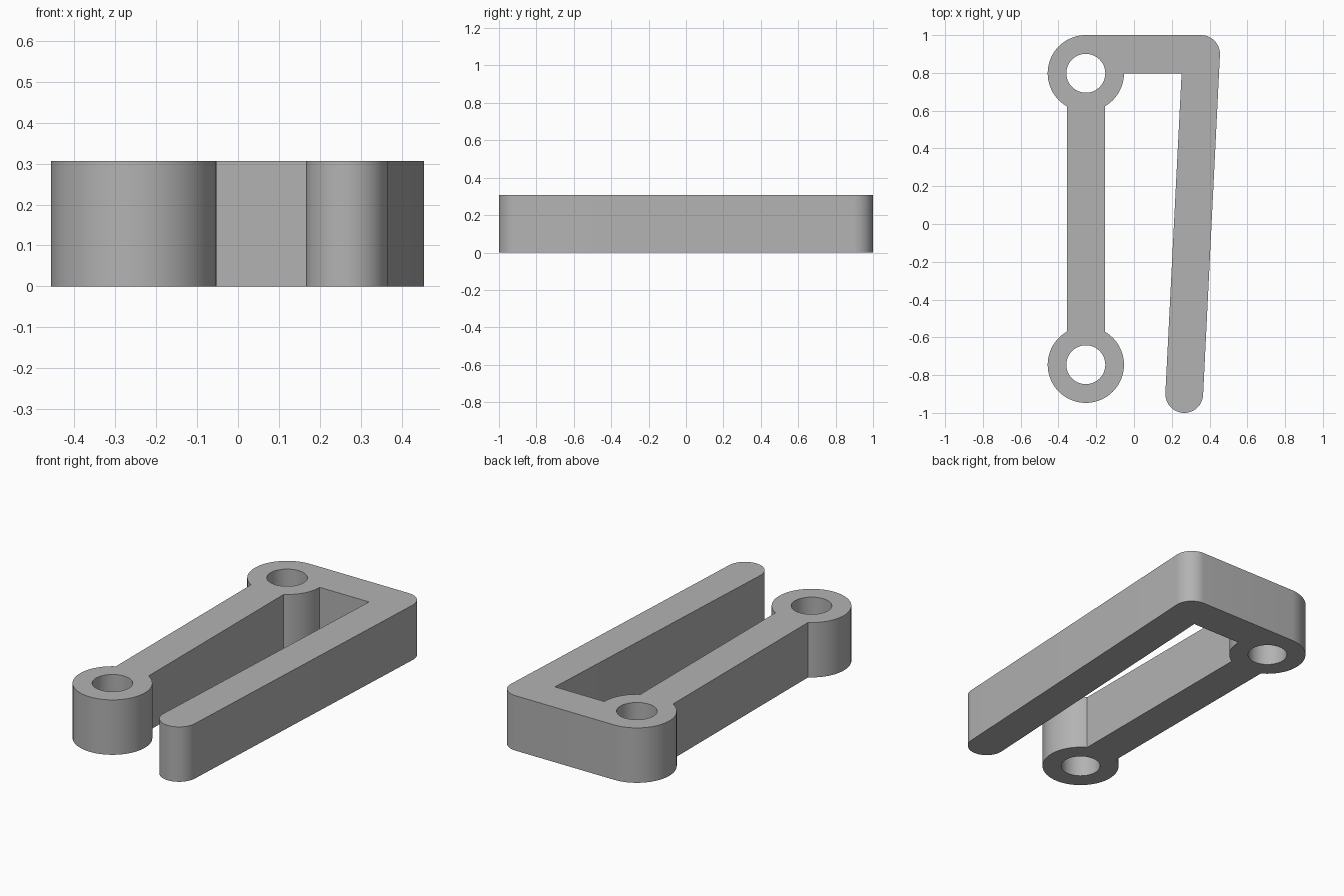
import bpy
import bmesh
from math import cos, sin, radians

if "Cube" in bpy.data.objects:
    bpy.data.objects.remove(bpy.data.objects["Cube"], do_unlink=True)

HEIGHT = 0.307
BOSS_R, HOLE_R, ARM_R = 0.202, 0.103, 0.1
TILT = 2.83                      # lean of the long free arm, degrees
BACK_BOSS = (-0.255, 0.798)
FRONT_BOSS = (-0.255, -0.745)
ARM_TIP = (0.266, -0.9)
ARM_CORNER = (0.355, 0.9)


def arc(centre, radius, start, end, steps):
    """Points along an arc, angles in degrees."""
    angles = [radians(start + (end - start) * i / steps) for i in range(steps + 1)]
    return [(centre[0] + radius * cos(a), centre[1] + radius * sin(a)) for a in angles]


def add_loop(bm, points):
    verts = [bm.verts.new((x, y, 0)) for x, y in points]
    return [bm.edges.new((v, verts[i - 1])) for i, v in enumerate(verts)]


# Outline: front boss, stem, back boss, bridge, leaning arm
outline = arc(FRONT_BOSS, BOSS_R, 120, 420, 60)
outline += arc(BACK_BOSS, BOSS_R, -60, 0, 12)
outline += [(0.252, BACK_BOSS[1])]
outline += arc(ARM_TIP, ARM_R, 180 - TILT, 360 - TILT, 32)
outline += arc(ARM_CORNER, ARM_R, -TILT, 90, 16)
outline += arc(BACK_BOSS, BOSS_R, 90, 240, 30)

# Fill the outline around the two pin holes, then raise it
bm = bmesh.new()
edges = add_loop(bm, outline)
for centre in (BACK_BOSS, FRONT_BOSS):
    edges += add_loop(bm, arc(centre, HOLE_R, 0, 360, 48)[:-1])
bmesh.ops.triangle_fill(bm, use_beauty=True, use_dissolve=False, edges=edges)
raised = bmesh.ops.extrude_face_region(bm, geom=bm.faces[:], use_keep_orig=True)
top = [g for g in raised["geom"] if isinstance(g, bmesh.types.BMVert)]
bmesh.ops.translate(bm, verts=top, vec=(0, 0, HEIGHT))
bmesh.ops.recalc_face_normals(bm, faces=bm.faces[:])
mesh = bpy.data.meshes.new("clip_bracket")
bm.to_mesh(mesh)
bm.free()

# Plain grey
grey = bpy.data.materials.new("plain grey")
grey.use_nodes = True
colour = (0.45, 0.45, 0.45, 1)
grey.diffuse_color = colour
grey.node_tree.nodes["Principled BSDF"].inputs["Base Color"].default_value = colour
mesh.materials.append(grey)

bracket = bpy.data.objects.new("clip_bracket", mesh)
bpy.context.collection.objects.link(bracket)
bpy.ops.object.select_all(action="DESELECT")
bracket.select_set(True)
bpy.context.view_layer.objects.active = bracket
bpy.ops.object.shade_smooth_by_angle(angle=radians(25))
